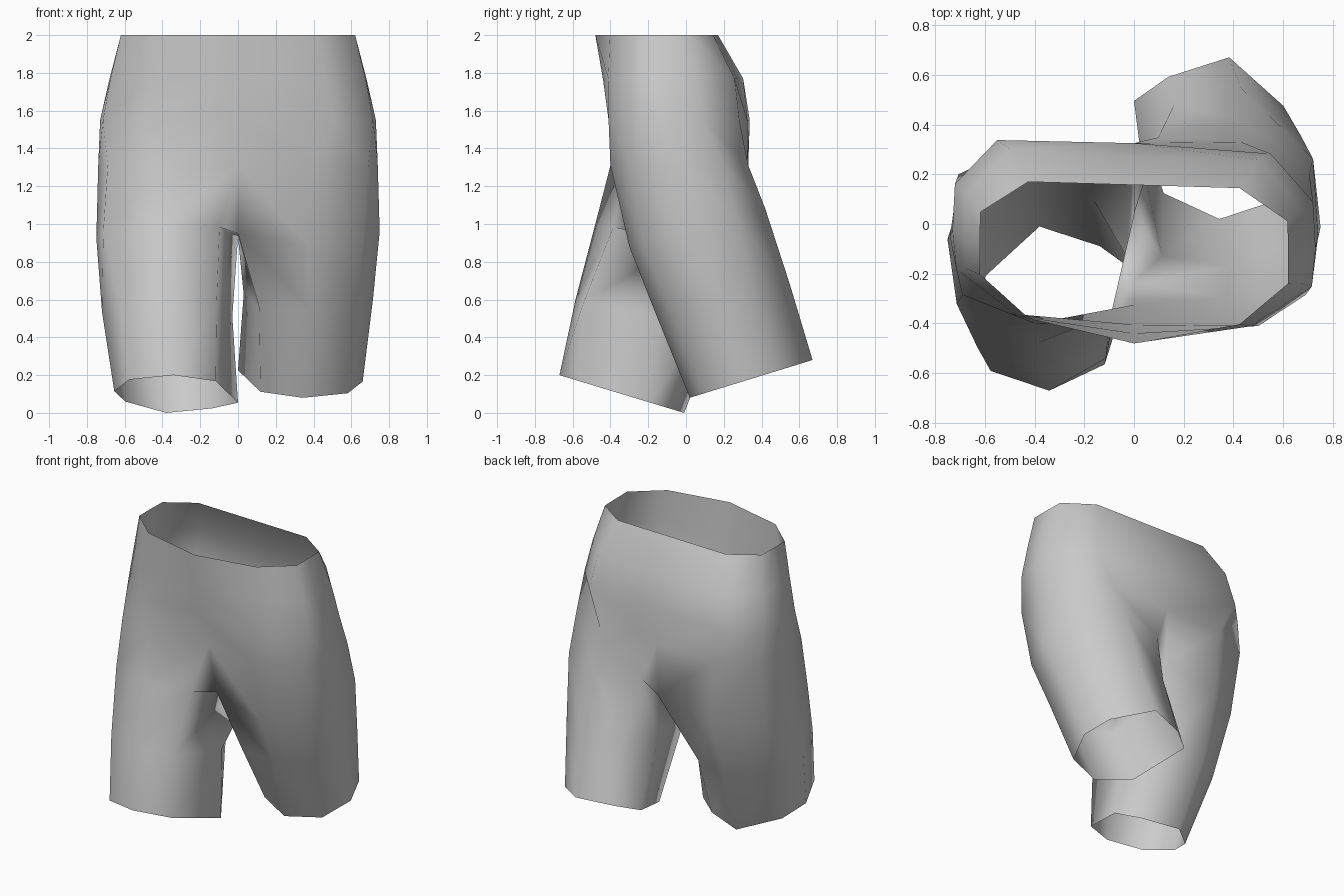
import bpy, bmesh, math
from mathutils import Vector

cube = bpy.data.objects.get("Cube")
if cube:
    bpy.data.objects.remove(cube, do_unlink=True)

# Plain cloth colour
cloth = bpy.data.materials.new("grey_cloth")
cloth.use_nodes = True
grey = (0.6, 0.6, 0.6, 1)
cloth.diffuse_color = grey
cloth.node_tree.nodes["Principled BSDF"].inputs["Base Color"].default_value = grey

# Hip rings: height, twist, half outline from front centre round the side to back centre
HIPS = [
    (2.0, .03, [(0, -.48), (.425, -.39), (.62, -.22), (.62, -.1), (.617, .03), (.425, .157), (0, .157)]),
    (1.77, .045, [(0, -.44), (.47, -.39), (.675, -.21), (.68, -.09), (.675, .09), (.5, .28), (0, .27)]),
    (1.55, .05, [(0, -.405), (.5, -.385), (.715, -.215), (.73, -.06), (.72, .125), (.55, .31), (0, .325)]),
    (1.31, 0, [(0, -.325), (.4, -.4), (.69, -.285), (.74, -.05), (.705, .2), (.43, .33), (0, .325)]),
]

# Leg cross-sections: across from inner to outer, then along from front to back
HEM = [(.18, .16), (.52, 0), (.88, .12), (1, .43), (.91, .7), (.58, 1), (.21, .88), (0, .73)]
THIGH = [(.12, .06), (.52, 0), (.87, .12), (1, .43), (.935, .73), (.58, 1), (.19, .9), (0, .6)]
BACK_GROIN = [(0, 0), (.5, 0), (.88, .11), (1, .4), (.96, .78), (.55, 1), (.13, .9), (0, .5)]
FRONT_GROIN = [(.13, .12), (.52, 0), (.95, .2), (1, .53), (.92, .77), (.54, 1), (0, 1), (0, .5)]

# Leg rings: section, inner x, outer x, front point (y, z), back point (y, z)
LEGS = {
    1: [(BACK_GROIN, 0, .75, (-.3, .88), (.42, 1.08)),
        (THIGH, .03, .715, (-.17, .55), (.55, .68)),
        (HEM, 0, .66, (.02, .08), (.67, .28))],
    -1: [(FRONT_GROIN, 0, .75, (-.48, 1), (.31, .86)),
         (THIGH, .03, .72, (-.585, .6), (.17, .45)),
         (HEM, 0, .655, (-.67, .2), (-.01, 0))],
}


def leg_ring(bm, side, section, inner, outer, front, back):
    front, back = Vector(front), Vector(back)
    ring = []
    for across, along in section:
        y, z = front.lerp(back, along)
        ring.append(bm.verts.new((side * (inner + (outer - inner) * across), y, z)))
    return ring


def bridge(bm, upper, lower, closed):
    count = len(upper)
    for i in range(count if closed else count - 1):
        j = (i + 1) % count
        bm.faces.new((upper[i], lower[i], lower[j], upper[j]))


bm = bmesh.new()

# Crotch ridge shared by both legs
ridge_front, ridge_back, ridge_mid = [
    bm.verts.new(p) for p in ((0, -.235, .95), (0, .305, .95), (0, .04, .93))]

# Hip halves, sharing the centre seam
seams = [(bm.verts.new((0, pts[0][1], z)), bm.verts.new((0, pts[-1][1], z))) for z, _, pts in HIPS]
for side, levels in LEGS.items():
    halves = []
    for (z, twist, pts), (front, back) in zip(HIPS, seams):
        middle = [bm.verts.new((side * x, y - twist * side * x, z)) for x, y in pts[1:-1]]
        halves.append([front] + middle + [back])
    for upper, lower in zip(halves, halves[1:]):
        bridge(bm, upper, lower, False)

    # The trailing side of each groin ring meets the ridge directly
    rings = [leg_ring(bm, side, *level) for level in levels]
    groin = rings[0]
    shared, shared_ridge = (0, ridge_front) if side > 0 else (6, ridge_back)
    for index, vert in ((shared, shared_ridge), (7, ridge_mid)):
        bm.verts.remove(groin[index])
        groin[index] = vert

    # The leading side bulges past the ridge and is joined by a gusset
    if side > 0:
        corner, seam, ridge = groin[6], seams[-1][1], ridge_back
    else:
        corner, seam, ridge = groin[0], seams[-1][0], ridge_front
    bm.faces.new((seam, corner, ridge))
    bm.faces.new((ridge, corner, ridge_mid))

    # Leg tube from the crotch down to the open hem
    bridge(bm, halves[-1], groin[:7], False)
    for upper, lower in zip(rings, rings[1:]):
        bridge(bm, upper, lower, True)

# Keep the cloth facing outward
bmesh.ops.recalc_face_normals(bm, faces=bm.faces)
outer_face = max(bm.faces, key=lambda f: f.calc_center_median().x)
if outer_face.normal.x < 0:
    bmesh.ops.reverse_faces(bm, faces=bm.faces)

mesh = bpy.data.meshes.new("shorts")
bm.to_mesh(mesh)
bm.free()
mesh.materials.append(cloth)
shorts = bpy.data.objects.new("shorts", mesh)
bpy.context.collection.objects.link(shorts)
bpy.context.view_layer.objects.active = shorts
shorts.select_set(True)
bpy.ops.object.shade_smooth_by_angle(angle=math.radians(110))
